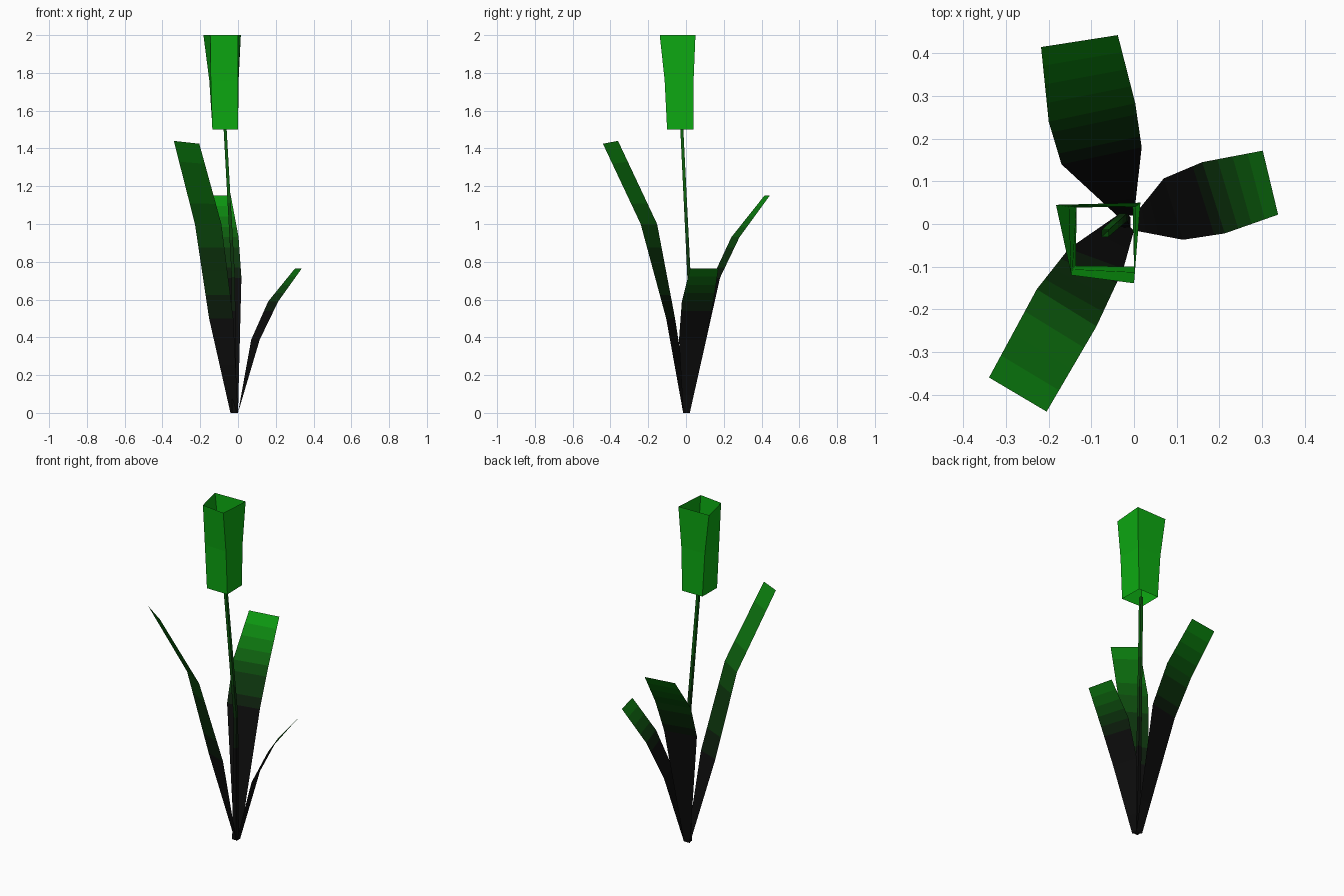
import bpy, bmesh
from mathutils import Vector

if "Cube" in bpy.data.objects:
    bpy.data.objects.remove(bpy.data.objects["Cube"])

BLACK, GREEN = Vector((0.004, 0.004, 0.004)), Vector((0.004, 0.40, 0.006))
STEPS = 8


def shade(i):
    """Material on the black-to-green ramp, step 0..STEPS."""
    name = f"green_{i}"
    mat = bpy.data.materials.get(name)
    if not mat:
        mat = bpy.data.materials.new(name)
        mat.diffuse_color = (*BLACK.lerp(GREEN, (i / STEPS) ** 1.8), 1)
        mat.use_nodes = True
        mat.node_tree.nodes["Principled BSDF"].inputs["Base Color"].default_value = mat.diffuse_color
    return mat


def loft(name, rows, closed, colour, cuts=1):
    """Skin rows of points; colour(t) gives ramp value 0..1 along the length."""
    rows = [[Vector(p) for p in r] for r in rows]
    fine = []
    for a, b in zip(rows, rows[1:]):
        for k in range(cuts):
            fine.append([p.lerp(q, k / cuts) for p, q in zip(a, b)])
    fine.append(rows[-1])
    mesh = bpy.data.meshes.new(name)
    for i in range(STEPS + 1):
        mesh.materials.append(shade(i))
    bm = bmesh.new()
    vs = [[bm.verts.new(p) for p in r] for r in fine]
    n = len(vs[0])
    for j, (a, b) in enumerate(zip(vs, vs[1:])):
        c = min(1, max(0, colour((j + 0.5) / (len(vs) - 1))))
        for i in range(n if closed else n - 1):
            k = (i + 1) % n
            f = bm.faces.new((a[i], a[k], b[k], b[i]))
            f.material_index = round(c * STEPS)
    bmesh.ops.recalc_face_normals(bm, faces=bm.faces)
    bm.to_mesh(mesh)
    bm.free()
    ob = bpy.data.objects.new(name, mesh)
    bpy.context.collection.objects.link(ob)


# Leaves: pairs of edge points from base to tip
loft("leaf_front", [
    [(-0.04, 0.02, 0), (0, -0.015, 0)],
    [(-0.153, -0.058, 0.5), (-0.025, -0.105, 0.5)],
    [(-0.228, -0.153, 1.0), (-0.088, -0.24, 1.0)],
    [(-0.34, -0.36, 1.44), (-0.205, -0.44, 1.425)],
], False, lambda t: (t - 0.28) * 1.15, 4)

loft("leaf_back", [
    [(-0.04, 0.02, 0), (0, 0.02, 0)],
    [(-0.17, 0.14, 0.715), (0.018, 0.18, 0.715)],
    [(-0.2, 0.24, 0.93), (0.003, 0.283, 0.93)],
    [(-0.218, 0.415, 1.15), (-0.038, 0.443, 1.15)],
], False, lambda t: (t - 0.3) * 1.25, 4)

loft("leaf_right", [
    [(0, 0.02, 0), (0, -0.015, 0)],
    [(0.07, 0.107, 0.388), (0.115, -0.037, 0.388)],
    [(0.16, 0.145, 0.59), (0.213, -0.022, 0.59)],
    [(0.302, 0.172, 0.765), (0.338, 0.022, 0.765)],
], False, lambda t: (t - 0.55) * 1.5, 4)


# Stem: thin leaning square tube
def ring(x, y, z, r):
    return [(x - r, y - r, z), (x + r, y - r, z), (x + r, y + r, z), (x - r, y + r, z)]


loft("stem", [ring(-0.02, 0.003, 0, 0.012), ring(-0.025, 0.016, 0.72, 0.009),
              ring(-0.068, -0.022, 1.5, 0.008)],
     True, lambda t: (t - 0.35) * 0.95, 4)

# Flower: open four-sided flaring cup
loft("flower", [
    [(-0.136, -0.098, 1.5), (0.0, -0.1, 1.5), (-0.003, 0.04, 1.5), (-0.135, 0.039, 1.5)],
    [(-0.144, -0.106, 1.76), (0.0, -0.113, 1.76), (0.003, 0.04, 1.76), (-0.152, 0.04, 1.76)],
    [(-0.147, -0.12, 2), (0.0, -0.139, 2), (0.015, 0.05, 2), (-0.183, 0.045, 2)],
], True, lambda t: 1)
